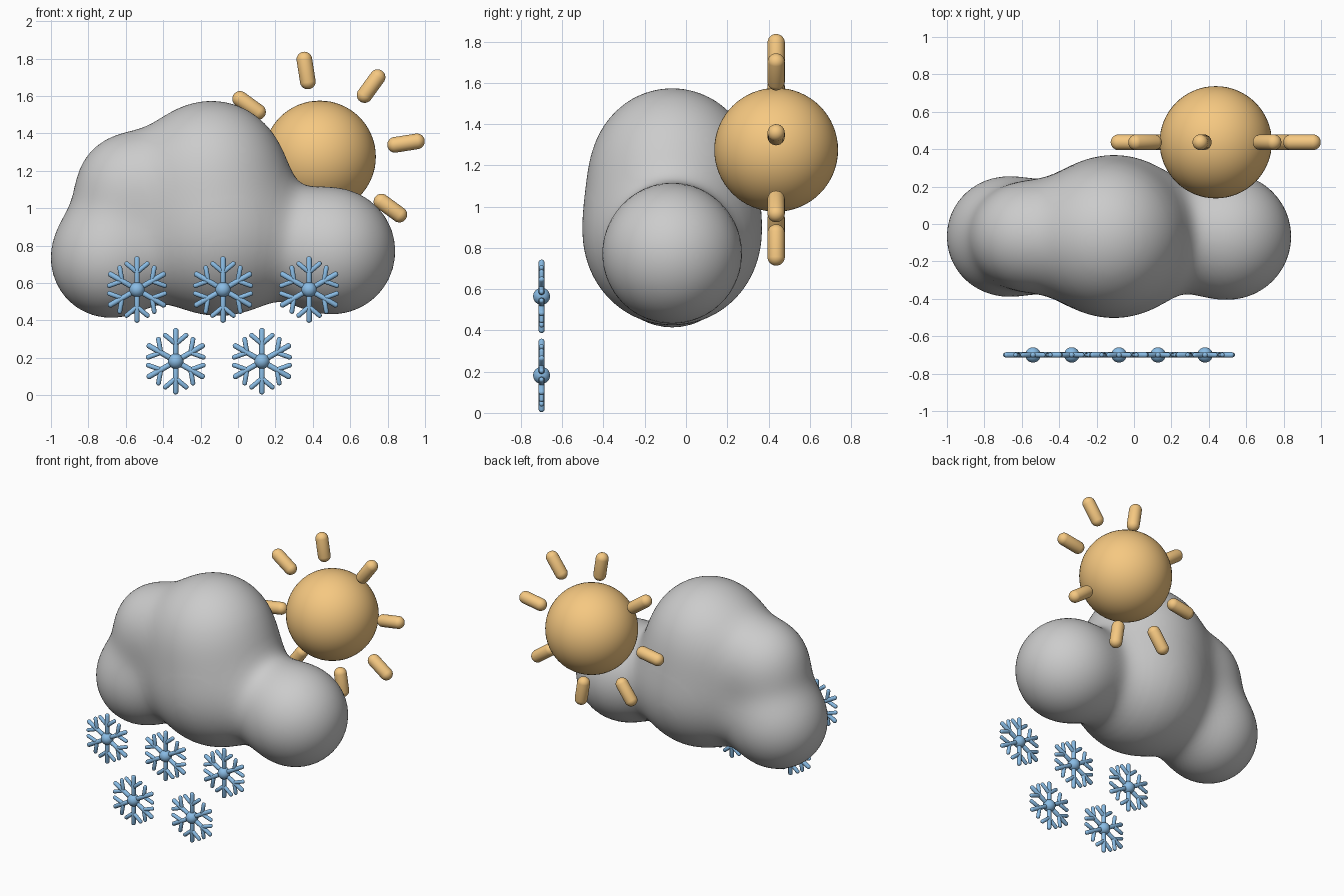
import bpy, bmesh, math
from mathutils import Vector, Matrix

if "Cube" in bpy.data.objects:
    bpy.data.objects.remove(bpy.data.objects["Cube"])


def material(name, color):
    m = bpy.data.materials.new(name)
    m.diffuse_color = color
    m.use_nodes = True
    m.node_tree.nodes["Principled BSDF"].inputs["Base Color"].default_value = m.diffuse_color
    return m


def finish(name, bm, mat=None):
    mesh = bpy.data.meshes.new(name)
    bm.to_mesh(mesh)
    bm.free()
    mesh.shade_smooth()
    if mat:
        mesh.materials.append(mat)
    obj = bpy.data.objects.new(name, mesh)
    bpy.context.collection.objects.link(obj)
    return obj


def ball(bm, center, r, seg=32):
    bmesh.ops.create_uvsphere(bm, u_segments=seg, v_segments=seg // 2, radius=r,
                              matrix=Matrix.Translation(center))


def capsule(bm, a, b, r, seg=16, rings=11):
    """Round-ended rod: a sphere whose halves are pulled apart to a and b."""
    a, b = Vector(a), Vector(b)
    half = (b - a).length / 2
    rot = (b - a).to_track_quat('Z', 'Y')
    verts = bmesh.ops.create_uvsphere(bm, u_segments=seg, v_segments=rings, radius=r)['verts']
    for v in verts:
        v.co.z += math.copysign(half, v.co.z)
        v.co = rot @ v.co + (a + b) / 2


def polar(center, angle, dist):
    return Vector(center) + dist * Vector((math.cos(angle), 0, math.sin(angle)))


orange = material("sun_orange", (0.92, 0.58, 0.22, 1))
blue = material("snow_blue", (0.25, 0.5, 0.78, 1))

# Cloud: five lobes melted together by a smooth union
CY, BLEND = -0.067, 0.08
lobes = [(Vector((x, CY, z)), r) for x, z, r in (
    (-0.10, 0.85, 0.422),
    (-0.14, 1.19, 0.38),
    (0.505, 0.77, 0.335),
    (-0.685, 0.73, 0.313),
    (-0.585, 1.12, 0.265))]


def cloud_distance(p):
    s = sum(math.exp(-((p - c).length - r) / BLEND) for c, r in lobes)
    return -BLEND * math.log(s)


bm = bmesh.new()
bmesh.ops.create_icosphere(bm, subdivisions=6, radius=1)
core = Vector((-0.1, CY, 0.88))
for v in bm.verts:
    d, t = v.co.normalized(), 1.15
    for _ in range(80):
        step = cloud_distance(core + d * t)
        if step < 0.0004:
            break
        t -= step
    v.co = core + d * t
finish("cloud", bm)

# Sun ball
sun = (0.437, 0.437, 1.275)
bm = bmesh.new()
ball(bm, sun, 0.30, 64)
finish("sun", bm, orange)

# Eight sun rays
for i in range(8):
    a = math.radians(9 + 45 * i)
    bm = bmesh.new()
    capsule(bm, polar(sun, a, 0.408), polar(sun, a, 0.526), 0.042, 24, 15)
    finish(f"sun_ray_{i + 1}", bm, orange)

# Snowflakes: hub, six arms, two twigs per arm
flakes = [(-0.54, 0.565), (-0.08, 0.565), (0.38, 0.565), (-0.333, 0.182), (0.128, 0.182)]
for n, (x, z) in enumerate(flakes):
    c = (x, -0.70, z)
    bm = bmesh.new()
    ball(bm, c, 0.041)
    for i in range(6):
        a = math.radians(90 + 60 * i)
        capsule(bm, c, polar(c, a, 0.163), 0.015, 12, 7)
        fork = polar(c, a, 0.092)
        for side in (-1, 1):
            capsule(bm, fork, polar(fork, a + side * math.radians(50), 0.072), 0.013, 12, 7)
    finish(f"snowflake_{n + 1}", bm, blue)
